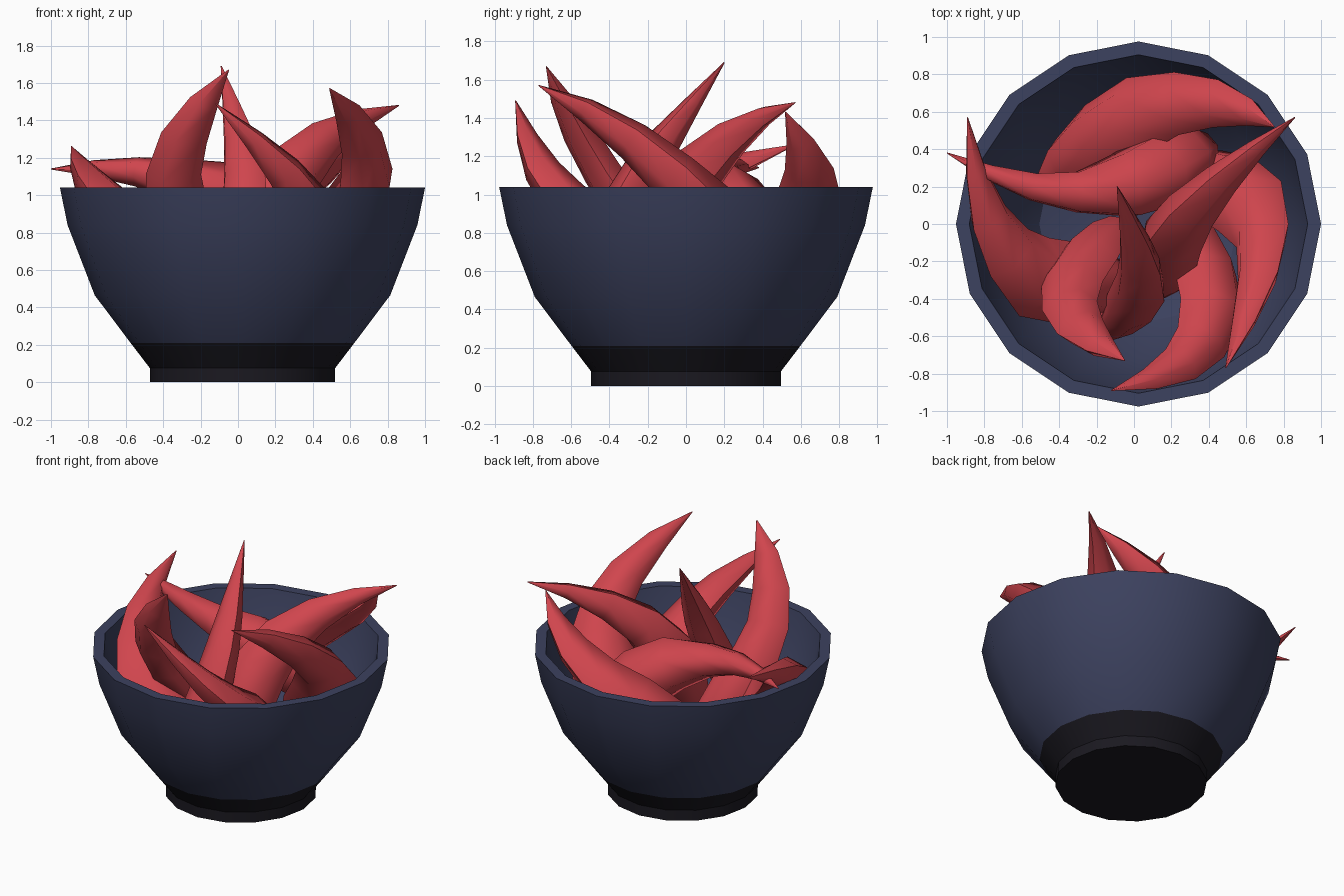
import bpy, bmesh, math
from mathutils import Vector

if "Cube" in bpy.data.objects:
    bpy.data.objects.remove(bpy.data.objects["Cube"])


def material(name, rgb):
    m = bpy.data.materials.new(name)
    m.diffuse_color = (*rgb, 1)
    m.use_nodes = True
    m.node_tree.nodes["Principled BSDF"].inputs["Base Color"].default_value = m.diffuse_color
    return m


NAVY = material("navy glaze", (0.046, 0.054, 0.115))
BLACK = material("dark base", (0.0105, 0.0095, 0.0145))
RED = material("chili red", (0.63, 0.060, 0.075))


def finish(bm, name, mats, angle):
    bmesh.ops.recalc_face_normals(bm, faces=bm.faces)
    me = bpy.data.meshes.new(name)
    bm.to_mesh(me)
    bm.free()
    for m in mats:
        me.materials.append(m)
    ob = bpy.data.objects.new(name, me)
    bpy.context.collection.objects.link(ob)
    bpy.ops.object.select_all(action='DESELECT')
    ob.select_set(True)
    bpy.context.view_layer.objects.active = ob
    bpy.ops.object.shade_smooth_by_angle(angle=math.radians(angle))
    return ob


def skin(bm, rings):
    n = len(rings[0])
    faces = []
    for a, b in zip(rings, rings[1:]):
        for i in range(n):
            j = (i + 1) % n
            faces.append(bm.faces.new((a[i], a[j], b[j], b[i])))
    faces.append(bm.faces.new(rings[0]))
    faces.append(bm.faces.new(rings[-1]))
    return faces


# bowl: one lathed profile, outside then inside, dark below the band line
profile = [(0.495, 0), (0.495, 0.075), (0.598, 0.21), (0.79, 0.465), (0.935, 0.84),
           (0.976, 1.04), (0.905, 1.04), (0.86, 0.82), (0.72, 0.48), (0.53, 0.24), (0.30, 0.17)]
bm = bmesh.new()
rings = [[bm.verts.new((0.024 + r * math.cos(math.tau * i / 16), r * math.sin(math.tau * i / 16), z))
          for i in range(16)] for r, z in profile]
faces = skin(bm, rings)
for k, f in enumerate(faces):
    if k < 32 or f == faces[-2]:
        f.material_index = 1
finish(bm, "bowl", [NAVY, BLACK], 28)


def catmull(p, t):
    k = min(int(t), len(p) - 2)
    u = t - k
    b, c = p[k], p[k + 1]
    a = p[k - 1] if k else 2 * b - c
    d = p[k + 2] if k + 2 < len(p) else 2 * c - b
    return 0.5 * (2 * b + (c - a) * u + (2 * a - 5 * b + 4 * c - d) * u * u
                  + (3 * b - a - 3 * c + d) * u ** 3)


# chili: flattened horn along a path of (x, y, z, radius) from the tip, widest in its bending plane
def chili(name, pts, flat=0.7, sides=6, steps=7):
    p = [Vector(q) for q in pts]
    end = p[4] + 0.6 * (p[4] - p[3])
    end.z = max(end.z, 0.3)
    end.w = p[4].w * 0.4
    p.append(end)
    path = [catmull(p, (len(p) - 1) * s / steps) for s in range(steps + 1)]
    mid = p[2].to_3d()
    normal = (mid - p[0].to_3d()).cross(p[4].to_3d() - mid).normalized()
    bm = bmesh.new()
    rings = []
    for s, q in enumerate(path):
        d = (path[min(s + 1, steps)] - path[max(s - 1, 0)]).to_3d().normalized()
        side = normal.cross(d).normalized()
        up = d.cross(side)
        r = max(q.w, 0.003)
        rings.append([bm.verts.new(q.to_3d() + r * (side * math.cos(math.tau * i / sides)
                                                    + up * flat * math.sin(math.tau * i / sides)))
                      for i in range(sides)])
    skin(bm, rings)
    finish(bm, name, [RED], 65)


chili("chili_center", [(-.09, .20, 1.69, 0), (-.02, -.02, 1.40, .07), (.03, -.2, 1.15, .12),
                       (.03, -.36, .85, .15), (-.07, -.5, .52, .12)], 0.85)
chili("chili_front_left", [(-.05, -.73, 1.67, 0), (-.23, -.61, 1.42, .11), (-.34, -.46, 1.15, .145),
                           (-.32, -.28, .88, .17), (-.18, -.1, .6, .15)])
chili("chili_right", [(.49, -.77, 1.57, 0), (.62, -.42, 1.38, .10), (.69, -.1, 1.13, .15),
                      (.60, .12, .88, .22), (.40, .24, .62, .2)], 0.8)
chili("chili_right_tall", [(.86, .57, 1.48, 0), (.58, .34, 1.37, .08), (.33, .10, 1.17, .15),
                           (.2, -.09, .9, .19), (.18, -.25, .6, .16)], 0.85)
chili("chili_left", [(-.89, .57, 1.26, 0), (-.82, .17, 1.12, .09), (-.69, -.12, .95, .16),
                     (-.5, -.3, .73, .23), (-.2, -.32, .5, .2)], 0.8)
chili("chili_lying", [(-1.0, .38, 1.14, 0), (-.68, .24, 1.14, .065), (-.35, .17, 1.09, .115),
                      (0, .22, .98, .21), (.25, .34, .78, .22)], 0.9)
chili("chili_back", [(.75, .52, 1.43, 0), (.55, .62, 1.22, .10), (.27, .65, 1.02, .16),
                     (-.03, .56, .82, .22), (-.3, .36, .56, .19)], 0.8)
chili("chili_front", [(-.12, -.89, 1.49, 0), (.16, -.80, 1.22, .09), (.34, -.66, 1.0, .14),
                      (.42, -.42, .78, .19), (.34, -.14, .55, .17)], 0.8)
